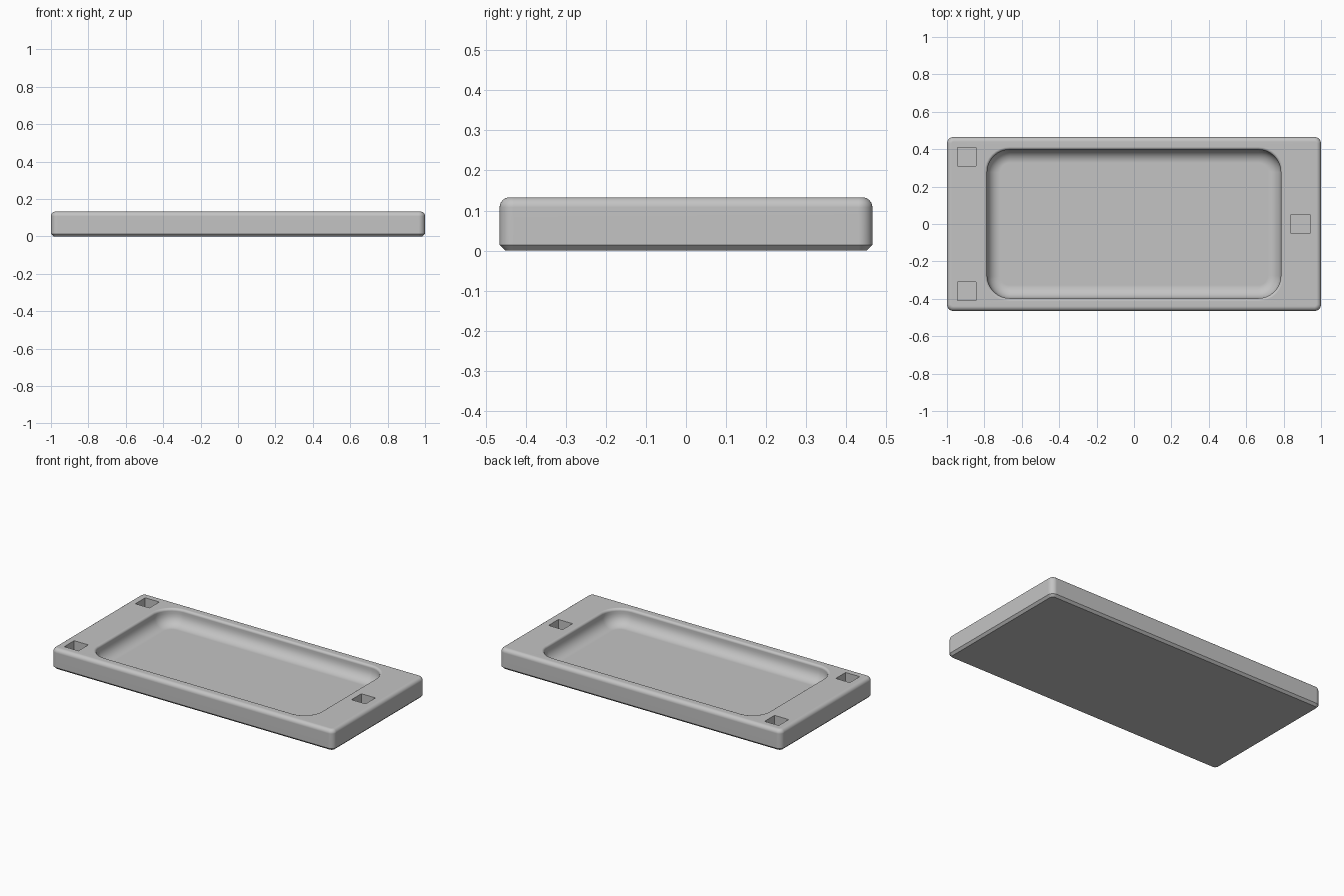
import bpy, bmesh, math

if "Cube" in bpy.data.objects:
    bpy.data.objects.remove(bpy.data.objects["Cube"])

HX, HY, H = 1.0, 0.465, 0.133   # half length, half width, height
CORNER, CHAMFER, FILLET = 0.035, 0.014, 0.025
RX, RY, RCORNER = 0.80, 0.412, 0.135  # basin opening at the top surface
DEPTH, RIM, COVE = 0.10, 0.015, 0.07
SEG = 8

grey = bpy.data.materials.new("light_grey")
grey.diffuse_color = (0.55, 0.55, 0.55, 1)
grey.use_nodes = True
grey.node_tree.nodes["Principled BSDF"].inputs["Base Color"].default_value = grey.diffuse_color


def rounded_ring(bm, hx, hy, r, z):
    """Ring of vertices around a rounded rectangle."""
    ring = []
    for k, (sx, sy) in enumerate([(1, 1), (-1, 1), (-1, -1), (1, -1)]):
        for i in range(SEG + 1):
            a = math.pi / 2 * (k + i / SEG)
            ring.append(bm.verts.new((sx * (hx - r) + r * math.cos(a),
                                      sy * (hy - r) + r * math.sin(a), z)))
    return ring


# Profile of (inset, height) for the outside, then for the basin
steps = [math.pi / 2 * i / 6 for i in range(7)]
outer = [(CHAMFER, 0), (0, CHAMFER)]
outer += [(FILLET * (1 - math.cos(a)), H - FILLET * (1 - math.sin(a))) for a in steps]
basin = [(RIM * math.sin(a), H - RIM * (1 - math.cos(a))) for a in steps]
basin += [(RIM + COVE * (1 - math.cos(a)), H - DEPTH + COVE * (1 - math.sin(a))) for a in steps]

# Tray body: stacked rings with a floor below and a floor in the basin
bm = bmesh.new()
rings = [rounded_ring(bm, HX - d, HY - d, CORNER - d, z) for d, z in outer]
rings += [rounded_ring(bm, RX - d, RY - d, RCORNER - d, z) for d, z in basin]
for lo, hi in zip(rings, rings[1:]):
    n = len(lo)
    for i in range(n):
        j = (i + 1) % n
        bm.faces.new((lo[i], lo[j], hi[j], hi[i]))
bm.faces.new(rings[0][::-1])
bm.faces.new(rings[-1])
bmesh.ops.recalc_face_normals(bm, faces=bm.faces)
mesh = bpy.data.meshes.new("tray")
bm.to_mesh(mesh)
bm.free()
mesh.materials.append(grey)
tray = bpy.data.objects.new("tray", mesh)
bpy.context.collection.objects.link(tray)

# Square sockets cut into the top surface
bm = bmesh.new()
for x, y in [(-0.895, 0.36), (-0.895, -0.36), (0.89, 0.0)]:
    made = bmesh.ops.create_cube(bm, size=1)["verts"]
    bmesh.ops.scale(bm, vec=(0.1, 0.1, 0.2), verts=made)
    bmesh.ops.translate(bm, vec=(x, y, H - DEPTH + 0.1), verts=made)
cut_mesh = bpy.data.meshes.new("socket_cutter")
bm.to_mesh(cut_mesh)
bm.free()
cut_mesh.materials.append(grey)
cutter = bpy.data.objects.new("socket_cutter", cut_mesh)
cutter.hide_render = True
bpy.context.collection.objects.link(cutter)

bpy.context.view_layer.objects.active = tray
tray.select_set(True)
mod = tray.modifiers.new("sockets", 'BOOLEAN')
mod.operation = 'DIFFERENCE'
mod.solver = 'EXACT'
mod.object = cutter
bpy.ops.object.modifier_apply(modifier=mod.name)
bpy.data.objects.remove(cutter)

# Smooth fillets with flat large faces
bpy.ops.object.shade_smooth_by_angle(angle=math.radians(30))
weighted = tray.modifiers.new("flat_faces", 'WEIGHTED_NORMAL')
weighted.keep_sharp = True
